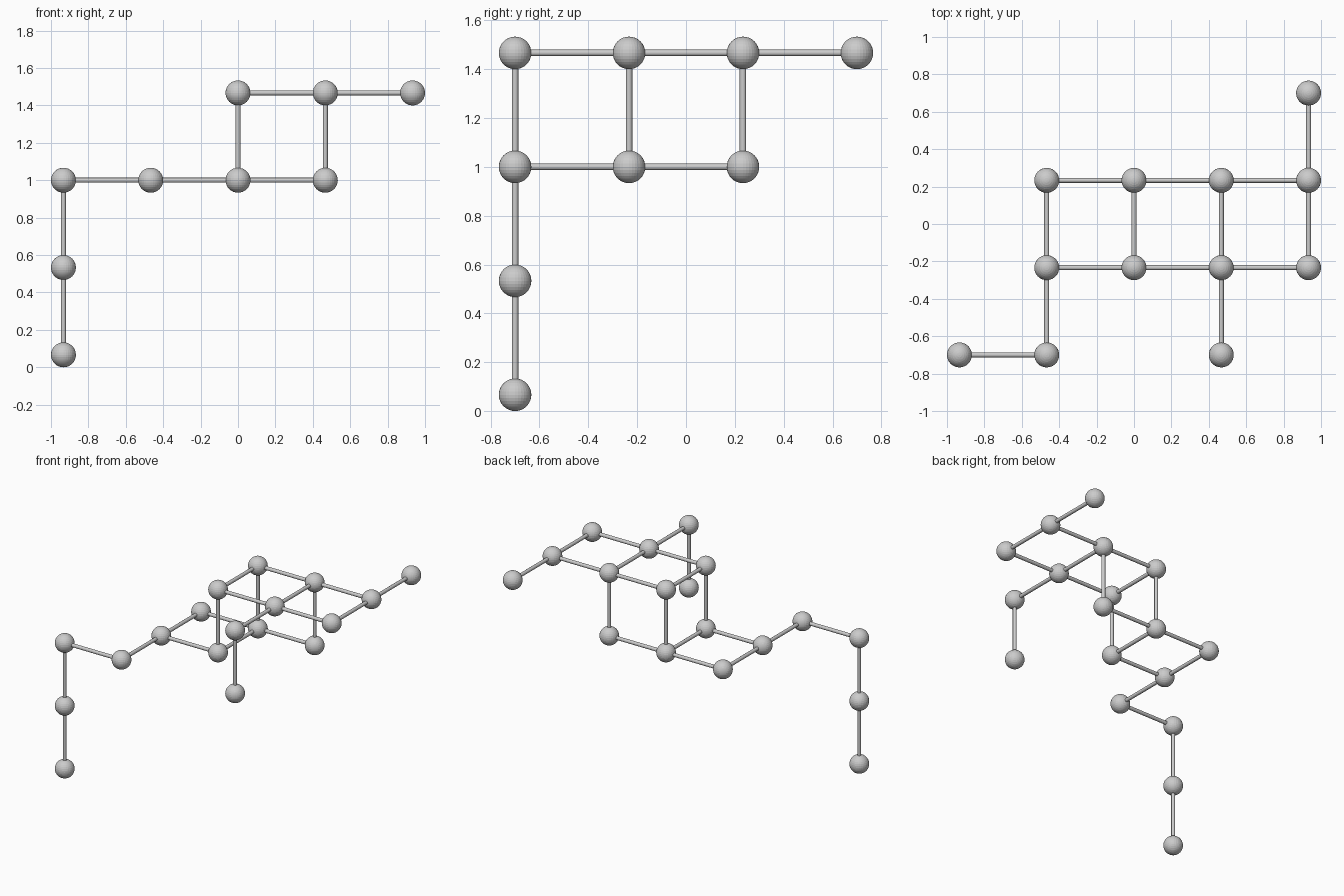
import bpy
from mathutils import Vector

if "Cube" in bpy.data.objects:
    bpy.data.objects.remove(bpy.data.objects["Cube"])

R = 1 / 15           # ball radius
STEP = 7 * R         # lattice spacing
ROD = 0.0133         # rod radius

# lattice positions of the balls, (x, y, z) steps from the left front bottom corner
NODES = [
    (0, 0, 0), (0, 0, 1), (0, 0, 2),                        # hanging leg
    (1, 0, 2), (1, 1, 2), (1, 2, 2),                        # lower layer
    (2, 1, 2), (2, 2, 2), (3, 2, 2), (3, 0, 2),
    (2, 1, 3), (2, 2, 3), (3, 0, 3), (3, 1, 3), (3, 2, 3),  # upper layer
    (4, 1, 3), (4, 2, 3), (4, 3, 3),
]


def place(n):
    return Vector(((n[0] - 2) * STEP, (n[1] - 1.5) * STEP, R + n[2] * STEP))


def add_ball(n):
    bpy.ops.mesh.primitive_uv_sphere_add(segments=32, ring_count=16, radius=R, location=place(n))
    bpy.context.object.name = "ball"


def add_rod(a, b):
    pa, pb = place(a), place(b)
    d = pb - pa
    bpy.ops.mesh.primitive_cylinder_add(vertices=16, radius=ROD, depth=d.length,
                                        location=(pa + pb) / 2,
                                        rotation=d.to_track_quat('Z', 'Y').to_euler())
    bpy.context.object.name = "rod"
    bpy.ops.object.shade_smooth_by_angle()


# balls, and a rod between every pair of neighbouring balls
for n in NODES:
    add_ball(n)
    for axis in range(3):
        m = tuple(c + (i == axis) for i, c in enumerate(n))
        if m in NODES:
            add_rod(n, m)
